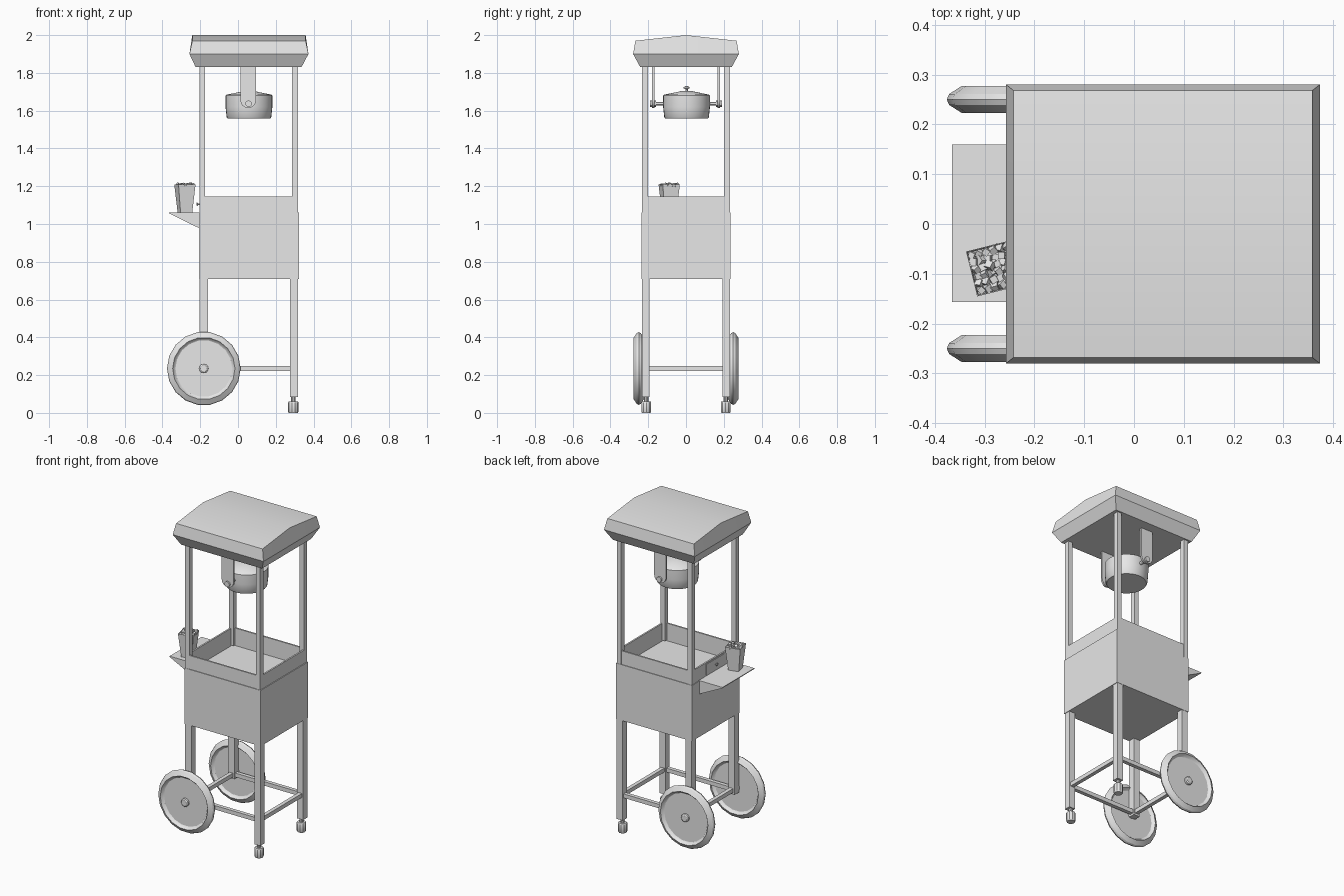
import bpy, bmesh, math, random
from mathutils import Matrix, Vector

if "Cube" in bpy.data.objects:
    bpy.data.objects.remove(bpy.data.objects["Cube"], do_unlink=True)

grey = bpy.data.materials.new("light_grey")
grey.use_nodes = True
grey.diffuse_color = (0.8, 0.8, 0.8, 1)
grey.node_tree.nodes["Principled BSDF"].inputs["Base Color"].default_value = (0.8, 0.8, 0.8, 1)


def finish(name, bm, smooth=True):
    bmesh.ops.recalc_face_normals(bm, faces=bm.faces)
    mesh = bpy.data.meshes.new(name)
    bm.to_mesh(mesh)
    bm.free()
    mesh.materials.append(grey)
    ob = bpy.data.objects.new(name, mesh)
    bpy.context.collection.objects.link(ob)
    if smooth:
        bpy.ops.object.select_all(action='DESELECT')
        ob.select_set(True)
        bpy.context.view_layer.objects.active = ob
        bpy.ops.object.shade_smooth_by_angle(angle=math.radians(30))
    return ob


def box(name, x, y, z):
    """Box from (min, max) pairs."""
    bm = bmesh.new()
    bmesh.ops.create_cube(bm, size=1)
    for v in bm.verts:
        v.co = [(a + b) / 2 + c * (b - a) for (a, b), c in zip((x, y, z), v.co)]
    return finish(name, bm, False)


def loft(bm, rings, cap_end=True):
    """Skin rings of points; the first is always capped."""
    loops = [[bm.verts.new(p) for p in ring] for ring in rings]
    for a, b in zip(loops, loops[1:]):
        for i in range(len(a)):
            j = (i + 1) % len(a)
            bm.faces.new((a[i], a[j], b[j], b[i]))
    bm.faces.new(loops[0])
    if cap_end:
        bm.faces.new(loops[-1])
    return loops


def rect(x0, x1, y, z):
    return [(x0, -y, z), (x1, -y, z), (x1, y, z), (x0, y, z)]


def lathe(name, profile, centre, axis=(0, 0, 1), sides=16):
    """Revolve (radius, height) points about an axis."""
    turn = Vector((0, 0, 1)).rotation_difference(Vector(axis)).to_matrix().to_4x4()
    bm = bmesh.new()
    rings = [[(max(r, 1e-4) * math.cos(2 * math.pi * i / sides),
               max(r, 1e-4) * math.sin(2 * math.pi * i / sides), h)
              for i in range(sides)] for r, h in profile]
    loft(bm, rings)
    bmesh.ops.remove_doubles(bm, verts=bm.verts, dist=0.0005)
    bm.transform(Matrix.Translation(centre) @ turn)
    return finish(name, bm)


def rod(name, r, centre, axis, length, sides=12):
    return lathe(name, [(r, 0), (r, length)], centre, axis, sides)


# Canopy roof: flared eaves and a shallow gable along x
def roof_ring(x0, x1, y, z, lift=0):
    return [(x0, -y, z), (x1, -y, z), (x1, 0, z + lift),
            (x1, y, z), (x0, y, z), (x0, 0, z + lift)]


bm = bmesh.new()
top = loft(bm, [roof_ring(-0.225, 0.337, 0.243, 1.832),
                roof_ring(-0.257, 0.373, 0.28, 1.9),
                roof_ring(-0.242, 0.358, 0.268, 1.97, 0.03)], False)[-1]
bm.faces.new((top[0], top[1], top[2], top[5]))
bm.faces.new((top[5], top[2], top[3], top[4]))
finish("roof", bm)

# Cabinet with a stepped rim and a sunken tray on top
bm = bmesh.new()
loft(bm, [rect(-0.206, 0.322, 0.235, 0.71), rect(-0.206, 0.322, 0.235, 1.06),
          rect(-0.201, 0.317, 0.231, 1.06), rect(-0.201, 0.317, 0.231, 1.145),
          rect(-0.191, 0.307, 0.221, 1.145), rect(-0.191, 0.307, 0.221, 1.035)])
finish("cabinet", bm, False)

# Little serving door with its knob
box("serving_door", (-0.205, -0.2), (-0.09, 0.09), (1.07, 1.137))
lathe("door_knob", [(0.004, 0), (0.004, 0.008), (0.01, 0.01), (0.008, 0.015)],
      (-0.204, 0, 1.105), (-1, 0, 0), 10)

# Side shelf: a wedge that thins outward
bm = bmesh.new()
loft(bm, [[(-0.365, y, 1.062), (-0.2, y, 1.062), (-0.2, y, 0.975), (-0.365, y, 1.057)]
          for y in (-0.157, 0.16)])
finish("side_shelf", bm, False)

# Posts, legs, feet, wheels, kettle hangers: mirrored front to back
wheel_profile = [(0, 0.01), (0.15, 0.01), (0.157, 0.014), (0.165, 0.027),
                 (0.19, 0.011), (0.195, 0)]
wheel_profile += [(r, -h) for r, h in reversed(wheel_profile[:-1])]
for s, side in ((-1, "front"), (1, "back")):
    def span(a, b):
        return tuple(sorted((s * a, s * b)))

    for x0, end in ((-0.204, "right"), (0.287, "left")):
        box(f"{side}_{end}_post", (x0, x0 + 0.03), span(0.202, 0.233), (1.04, 1.84))
    box(f"{side}_right_leg", (-0.203, -0.16), span(0.192, 0.233), (0.21, 0.712))
    box(f"{side}_left_leg", (0.276, 0.318), span(0.192, 0.233), (0.083, 0.712))
    box(f"{side}_rail", (-0.17, 0.285), span(0.2, 0.224), (0.222, 0.247))
    lathe(f"{side}_foot",
          [(0.024, 0), (0.027, 0.006), (0.027, 0.055), (0.024, 0.06),
           (0.012, 0.06), (0.012, 0.085)], (0.293, s * 0.21, 0), sides=10)

    # Wheel with its hub and axle stub
    centre = (-0.181, s * 0.25, 0.235)
    lathe(f"{side}_wheel", wheel_profile, centre, (0, s, 0), 18)
    lathe(f"{side}_hub", [(0.02, -0.05), (0.025, 0.005), (0.025, 0.022), (0.018, 0.027)],
          centre, (0, s, 0), 12)

    # Kettle hanger with a rounded end, pivot rod and nut
    bm = bmesh.new()
    outline = [(0.013, 1.84), (0.013, 1.655)]
    outline += [(0.054 - 0.041 * math.cos(a), 1.655 - 0.041 * math.sin(a))
                for a in [math.pi * i / 8 for i in range(1, 8)]]
    outline += [(0.095, 1.655), (0.095, 1.84)]
    loft(bm, [[(x, y, z) for x, z in outline] for y in span(0.168, 0.18)])
    finish(f"{side}_kettle_hanger", bm)
    rod(f"{side}_kettle_pivot", 0.01, (0.056, s * 0.11, 1.637), (0, s, 0), 0.077)
    for y, n in ((0.158, "inner"), (0.18, "outer")):
        rod(f"{side}_{n}_nut", 0.017, (0.056, s * y, 1.637), (0, s, 0), 0.01)

# Lower cross rails
for x, end in ((-0.193, "right"), (0.285, "left")):
    box(f"{end}_cross_rail", (x, x + 0.024), (-0.21, 0.21), (0.222, 0.247))

# Kettle and lid
lathe("kettle", [(0, 1.558), (0.113, 1.558), (0.118, 1.565), (0.124, 1.62), (0.124, 1.68),
                 (0.118, 1.685), (0.03, 1.703), (0.007, 1.705), (0.006, 1.713),
                 (0.015, 1.718), (0.015, 1.724), (0.008, 1.73), (0, 1.73)],
      (0.058, 0.003, 0), sides=32)

# Popcorn cup: open tapered square carton
place = Matrix.Translation((-0.281, -0.089, 0)) @ Matrix.Rotation(math.radians(14), 4, 'Z')
bm = bmesh.new()
loft(bm, [rect(-r, r, r, z) for r, z in
          ((0.032, 1.062), (0.0465, 1.21), (0.0445, 1.21), (0.043, 1.195))])
bm.transform(place)
finish("popcorn_cup", bm, False)

# Popcorn pieces heaped in the cup
random.seed(4)
bm = bmesh.new()
for i in range(6):
    for j in range(6):
        spot = Vector((-0.036 + i * 0.0144, -0.036 + j * 0.0144,
                       random.uniform(1.2, 1.211)))
        turn = Matrix.Rotation(random.uniform(0, 6), 4, (random.random(), random.random(), 1))
        bmesh.ops.create_cube(bm, size=random.uniform(0.012, 0.015),
                              matrix=place @ Matrix.Translation(spot) @ turn)
finish("popcorn", bm, False)
